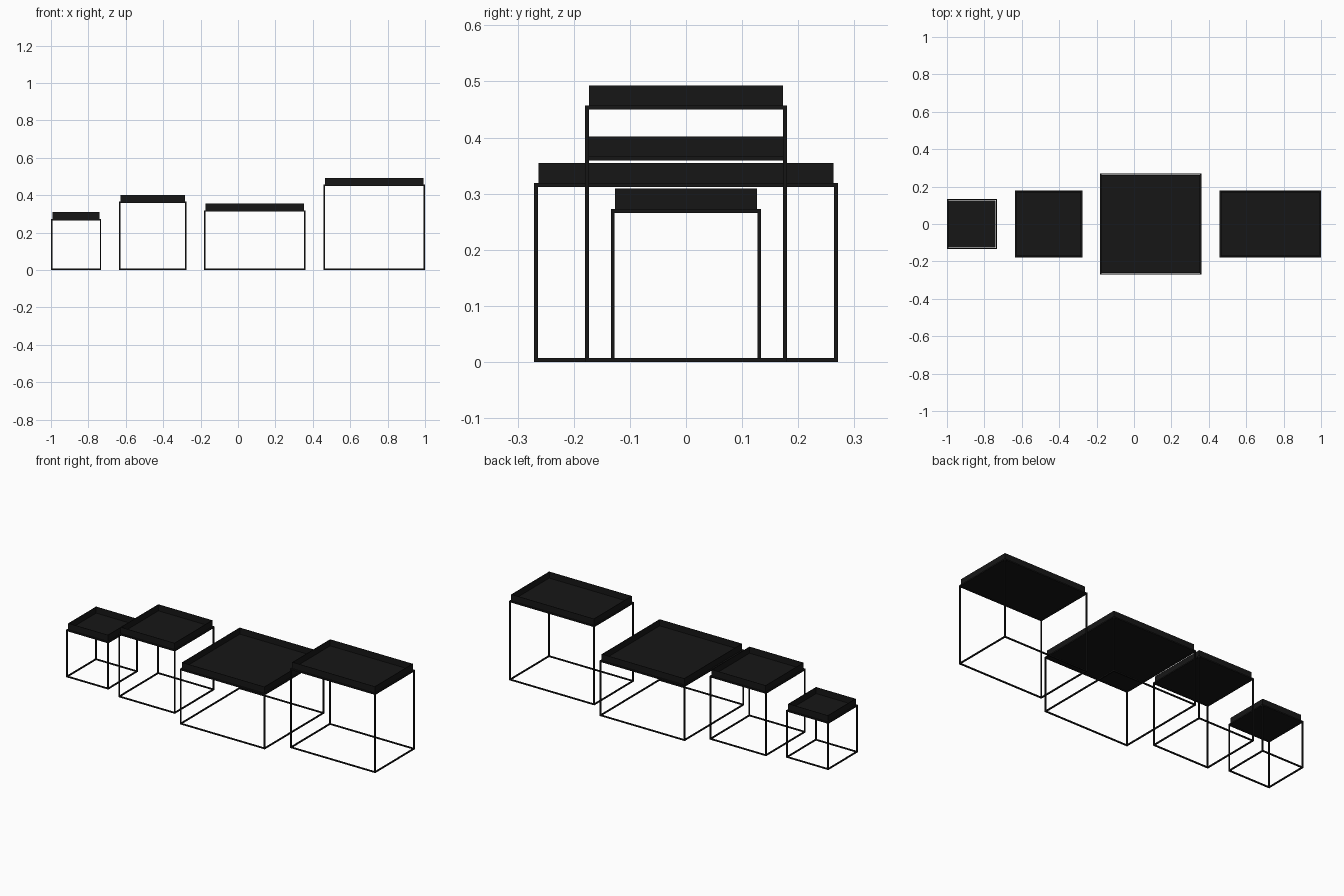
import bpy, bmesh
from mathutils import Matrix, Vector

if "Cube" in bpy.data.objects:
    bpy.data.objects.remove(bpy.data.objects["Cube"])

BAR = 0.007      # square bar thickness of the frames
GAP = 0.0075     # tray inset from the outer frame edge
WALL = 0.004     # sheet thickness of the trays
LIP = 0.036      # tray rise above the frame

black = bpy.data.materials.new("black_steel")
black.diffuse_color = (0.008, 0.008, 0.008, 1)
black.use_nodes = True
black.node_tree.nodes["Principled BSDF"].inputs["Base Color"].default_value = black.diffuse_color


def add_box(bm, lo, hi):
    lo, hi = Vector(lo), Vector(hi)
    m = Matrix.Translation((lo + hi) / 2) @ Matrix.Diagonal((*(hi - lo), 1))
    return bmesh.ops.create_cube(bm, size=1, matrix=m)["verts"]


def finish(bm, name):
    me = bpy.data.meshes.new(name)
    bm.to_mesh(me)
    bm.free()
    ob = bpy.data.objects.new(name, me)
    me.materials.append(black)
    bpy.context.collection.objects.link(ob)
    return ob


def frame(name, x0, x1, hy, h):
    bm = bmesh.new()
    b = BAR
    # top and bottom rings
    for z in (0, h - b):
        for y in (-hy, hy - b):
            add_box(bm, (x0, y, z), (x1, y + b, z + b))
        for x in (x0, x1 - b):
            add_box(bm, (x, -hy + b, z), (x + b, hy - b, z + b))
    # four uprights
    for x in (x0, x1 - b):
        for y in (-hy, hy - b):
            add_box(bm, (x, y, b), (x + b, y + b, h - b))
    return finish(bm, name)


def tray(name, x0, x1, hy, h):
    bm = bmesh.new()
    z0, z1 = h - 0.004, h + LIP
    add_box(bm, (x0 + GAP, -hy + GAP, z0), (x1 - GAP, hy - GAP, z1))
    # hollow the block into a shallow open tray
    bm.normal_update()
    top = max(bm.faces, key=lambda f: f.calc_center_median().z)
    bmesh.ops.inset_region(bm, faces=[top], thickness=WALL)
    new = bmesh.ops.extrude_discrete_faces(bm, faces=[top])["faces"]
    bmesh.ops.translate(bm, vec=(0, 0, z0 + WALL - z1), verts=new[0].verts[:])
    return finish(bm, name)


# name, left x, width, depth, frame height
tables = [
    ("small", -1.0, 0.268, 0.268, 0.273),
    ("medium", -0.636, 0.36, 0.36, 0.366),
    ("large_square", -0.181, 0.541, 0.541, 0.319),
    ("tall_oblong", 0.458, 0.542, 0.36, 0.457),
]
for name, x, w, d, h in tables:
    frame(name + "_table_frame", x, x + w, d / 2, h)
    tray(name + "_table_tray", x, x + w, d / 2, h)
